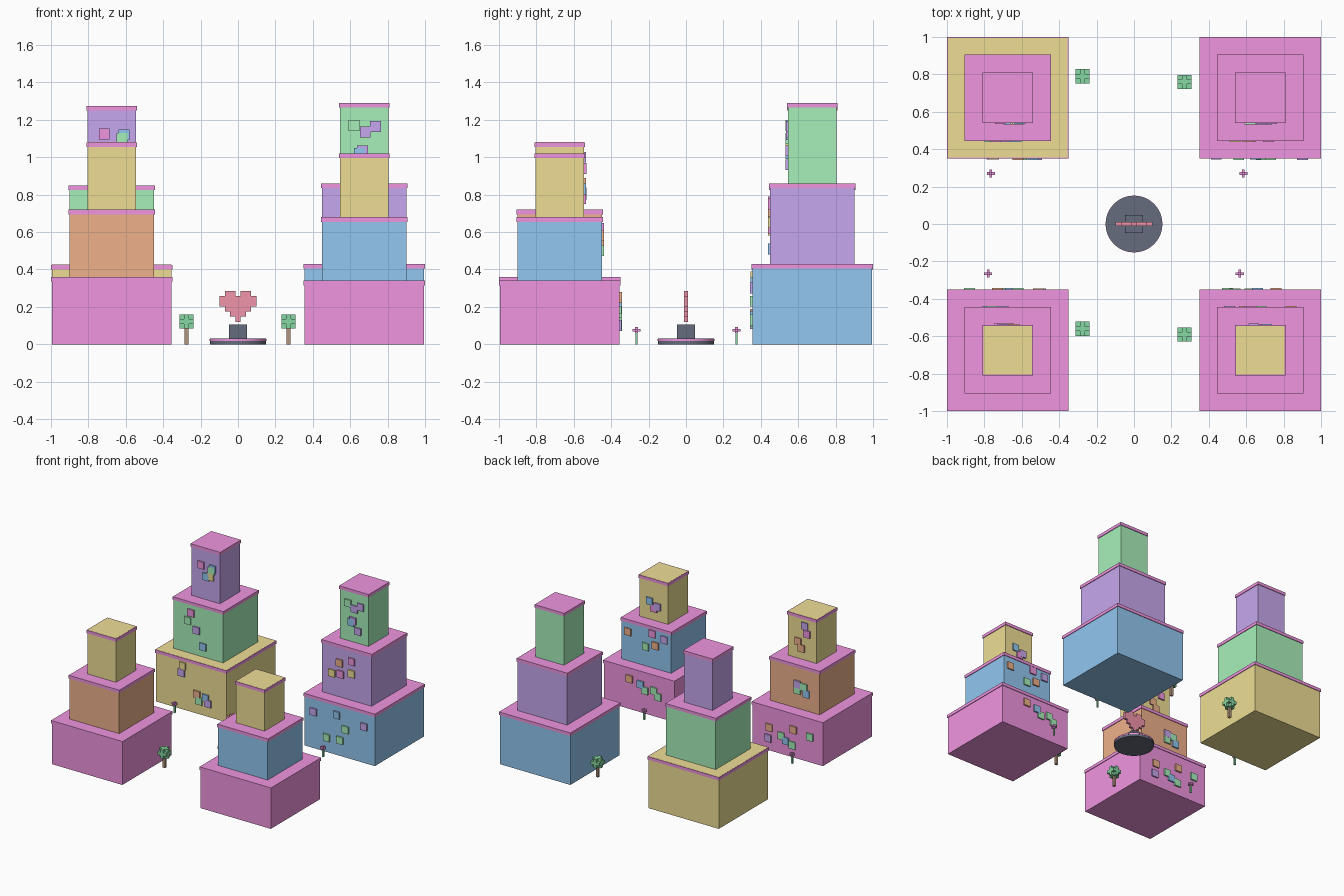
import bpy, bmesh
from mathutils import Matrix, Vector

if "Cube" in bpy.data.objects:
    bpy.data.objects.remove(bpy.data.objects["Cube"])

RGB = {
    "pink": (.87, .30, .74), "yellow": (.86, .73, .30), "orange": (.86, .44, .26),
    "blue": (.29, .57, .87), "purple": (.57, .39, .86), "green": (.39, .87, .49),
    "leaf": (.24, .68, .36), "dark": (.13, .15, .20), "red": (.87, .30, .40),
    "brown": (.45, .30, .20),
}
MATS = {}
for key, rgb in RGB.items():
    MATS[key] = bpy.data.materials.new(key)
    MATS[key].diffuse_color = (*rgb, 1)


def boxes(name, color, items):
    """One object made of axis-aligned boxes, each given as (centre, size)."""
    bm = bmesh.new()
    for centre, size in items:
        m = Matrix.Translation(Vector(centre)) @ Matrix.Diagonal((*size, 1))
        bmesh.ops.create_cube(bm, size=1, matrix=m)
    return finish(bm, name, color)


def disc(name, color, r, z0, z1):
    bm = bmesh.new()
    bmesh.ops.create_cone(bm, cap_ends=True, segments=48, radius1=r, radius2=r,
                          depth=z1 - z0, matrix=Matrix.Translation((0, 0, (z0 + z1) / 2)))
    return finish(bm, name, color)


def finish(bm, name, color):
    me = bpy.data.meshes.new(name)
    bm.to_mesh(me)
    bm.free()
    me.materials.append(MATS[color])
    ob = bpy.data.objects.new(name, me)
    bpy.context.collection.objects.link(ob)
    return ob


HALF = (.325, .23, .135)
C = .675


def tower(name, sx, sy, h, colors, bare, panels):
    """Three stacked blocks with trim; 'bare' tiers show the block colour on top."""
    cx, cy = sx * C, sy * C
    for i, (r, col) in enumerate(zip(HALF, colors)):
        z0, z1 = i * h, (i + 1) * h
        top = z1 + (.0006 if i in bare else -.0006)
        w = 2 * r - .01
        boxes(f"{name}_block_{i + 1}", col, [((cx, cy, (z0 + top) / 2), (w, w, top - z0))])
        boxes(f"{name}_trim_{i + 1}", "pink", [((cx, cy, z1 - .0125), (2 * r, 2 * r, .025))])
        # square wall panels on the side facing the plaza
        y = cy - sy * (r - .001)
        groups = {}
        for k, (pc, x, z) in enumerate(panels[i]):
            groups.setdefault(pc, []).append(((x, y, z), (.058, .014 + .0008 * k, .058)))
        for pc, items in groups.items():
            boxes(f"{name}_panels_{i + 1}_{pc}", pc, items)


tower("front_left_tower", -1, -1, .36, ("pink", "orange", "yellow"), (2,), (
    [("orange", -.51, .19), ("purple", -.50, .10), ("green", -.62, .15), ("blue", -.66, .12),
     ("green", -.72, .10), ("orange", -.73, .23), ("green", -.88, .21)],
    [("green", -.70, .51), ("green", -.76, .55), ("blue", -.78, .50), ("purple", -.70, .56)],
    [("purple", -.70, 1.00), ("orange", -.64, .86), ("orange", -.67, .81), ("pink", -.72, .94)]))
tower("front_right_tower", 1, -1, .34, ("pink", "blue", "yellow"), (2,), (
    [("green", .62, .19), ("green", .54, .21), ("green", .50, .17), ("blue", .66, .23),
     ("orange", .76, .25)],
    [("orange", .84, .58), ("pink", .62, .62), ("green", .68, .50), ("orange", .59, .53),
     ("purple", .51, .60)],
    [("pink", .67, .78), ("blue", .71, .83), ("purple", .64, .80)]))
tower("back_left_tower", -1, 1, .425, ("yellow", "green", "purple"), (0,), (
    [("purple", -.76, .30), ("yellow", -.75, .36), ("orange", -.62, .16), ("green", -.60, .11),
     ("blue", -.54, .15), ("purple", -.52, .11)],
    [("pink", -.74, .76), ("green", -.77, .69), ("purple", -.69, .63), ("blue", -.63, .51)],
    [("pink", -.715, 1.125), ("blue", -.61, 1.12), ("green", -.62, 1.10),
     ("yellow", -.63, 1.05), ("blue", -.67, 1.04)]))
tower("back_right_tower", 1, 1, .43, ("blue", "purple", "green"), (), (
    [("purple", .44, .30), ("blue", .65, .33), ("green", .73, .23), ("green", .56, .12),
     ("green", .68, .13), ("purple", .90, .30)],
    [("pink", .72, .75), ("orange", .61, .71), ("yellow", .54, .61), ("pink", .62, .62),
     ("yellow", .72, .65)],
    [("purple", .735, 1.165), ("purple", .68, 1.135), ("green", .62, 1.17),
     ("purple", .665, 1.035), ("blue", .65, 1.02), ("purple", .71, .96)]))

# central plinth
disc("plinth_disc", "dark", .15, 0, .03)
disc("plinth_rim", "pink", .152, .018, .028)
boxes("plinth_block", "dark", [((0, 0, .066), (.095, .095, .078))])

# block heart
ROWS = (".##.##.", "#######", "#######", ".#####.", "..###..", "...#...")
boxes("heart", "red", [(((c - 3) * .028, 0, .271 - r * .0275), (.028, .02, .0275))
                       for r, row in enumerate(ROWS) for c, ch in enumerate(row) if ch == "#"])

# block trees with trimmed crown corners
for i, (x, y) in enumerate(((-.275, .79), (.27, .76), (-.275, -.56), (.27, -.59)), 1):
    boxes(f"tree_trunk_{i}", "brown", [((x, y, .045), (.02, .02, .09))])
    boxes(f"tree_crown_{i}", "leaf", [
        ((x + a * .025, y + b * .025, .122 + c * .025), (.025, .025, .025))
        for a in (-1, 0, 1) for b in (-1, 0, 1) for c in (-1, 0, 1)
        if abs(a) + abs(b) + abs(c) < 3])

# small flowers
for i, (x, y) in enumerate(((-.765, .27), (.585, .27), (-.78, -.265), (.565, -.265)), 1):
    boxes(f"flower_stem_{i}", "leaf", [((x, y, .032), (.012, .012, .064))])
    boxes(f"flower_petals_{i}", "pink", [
        ((x, y, .075), (.044, .014, .014)), ((x, y, .075), (.014, .044, .0142)),
        ((x, y, .075), (.0142, .0142, .032))])

for m in bpy.data.materials:
    if m.users and not m.is_grease_pencil:
        m.use_nodes = True
        m.node_tree.nodes["Principled BSDF"].inputs["Base Color"].default_value = m.diffuse_color
